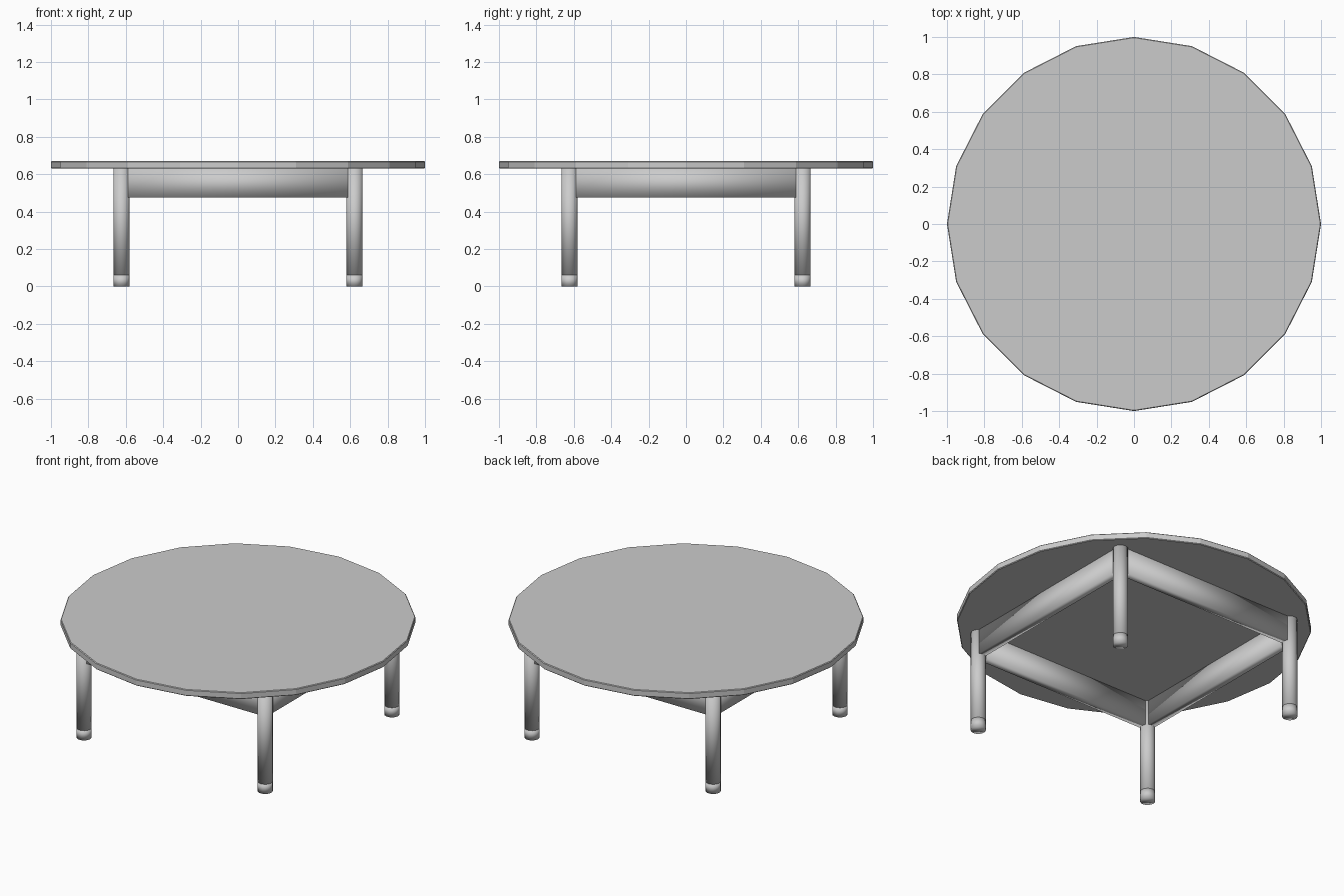
import bpy
import math

cube = bpy.data.objects.get("Cube")
if cube:
    bpy.data.objects.remove(cube, do_unlink=True)

# Material
grey = bpy.data.materials.new("light grey")
grey.use_nodes = True
colour = (0.6, 0.6, 0.6, 1)
grey.diffuse_color = colour
grey.node_tree.nodes["Principled BSDF"].inputs["Base Color"].default_value = colour

TOP_Z, BOARD_Z, APRON_Z, FOOT_Z = 0.67, 0.63, 0.475, 0.06
LEG_POS, LEG_R, APRON_T = 0.623, 0.043, 0.048


def finish(name, smooth):
    obj = bpy.context.object
    obj.name = name
    obj.data.materials.append(grey)
    for poly in obj.data.polygons:
        poly.use_smooth = smooth
    return obj


def cylinder(name, x, y, z0, z1, radius, sides, smooth=True):
    bpy.ops.mesh.primitive_cylinder_add(
        vertices=sides, radius=radius, depth=z1 - z0, location=(x, y, (z0 + z1) / 2))
    return finish(name, smooth)


# Faceted round top with a slightly eased rim
top = cylinder("table_top", 0, 0, BOARD_Z, TOP_Z, 1, 20, smooth=False)
bevel = top.modifiers.new("eased_rim", 'BEVEL')
bevel.width = 0.004
bevel.segments = 1
bevel.limit_method = 'ANGLE'
bevel.angle_limit = math.radians(40)

# Four legs, each with a separate foot
for depth, sy in (("front", -1), ("back", 1)):
    for side, sx in (("right", -1), ("left", 1)):
        x, y = sx * LEG_POS, sy * LEG_POS
        cylinder(f"{depth}_{side}_leg", x, y, FOOT_Z, BOARD_Z, LEG_R, 20)
        cylinder(f"{depth}_{side}_foot", x, y, 0, FOOT_Z, LEG_R, 20)

# Aprons joining the legs under the top
for i, side in enumerate(("left", "back", "right", "front")):
    angle = i * math.pi / 2
    bpy.ops.mesh.primitive_cube_add(
        size=1,
        location=(LEG_POS * math.cos(angle), LEG_POS * math.sin(angle), (APRON_Z + BOARD_Z) / 2),
        rotation=(0, 0, angle))
    bpy.context.object.scale = (APRON_T, 2 * LEG_POS - LEG_R, BOARD_Z - APRON_Z)
    bpy.ops.object.transform_apply(location=False, rotation=False, scale=True)
    finish(f"{side}_apron", True)
